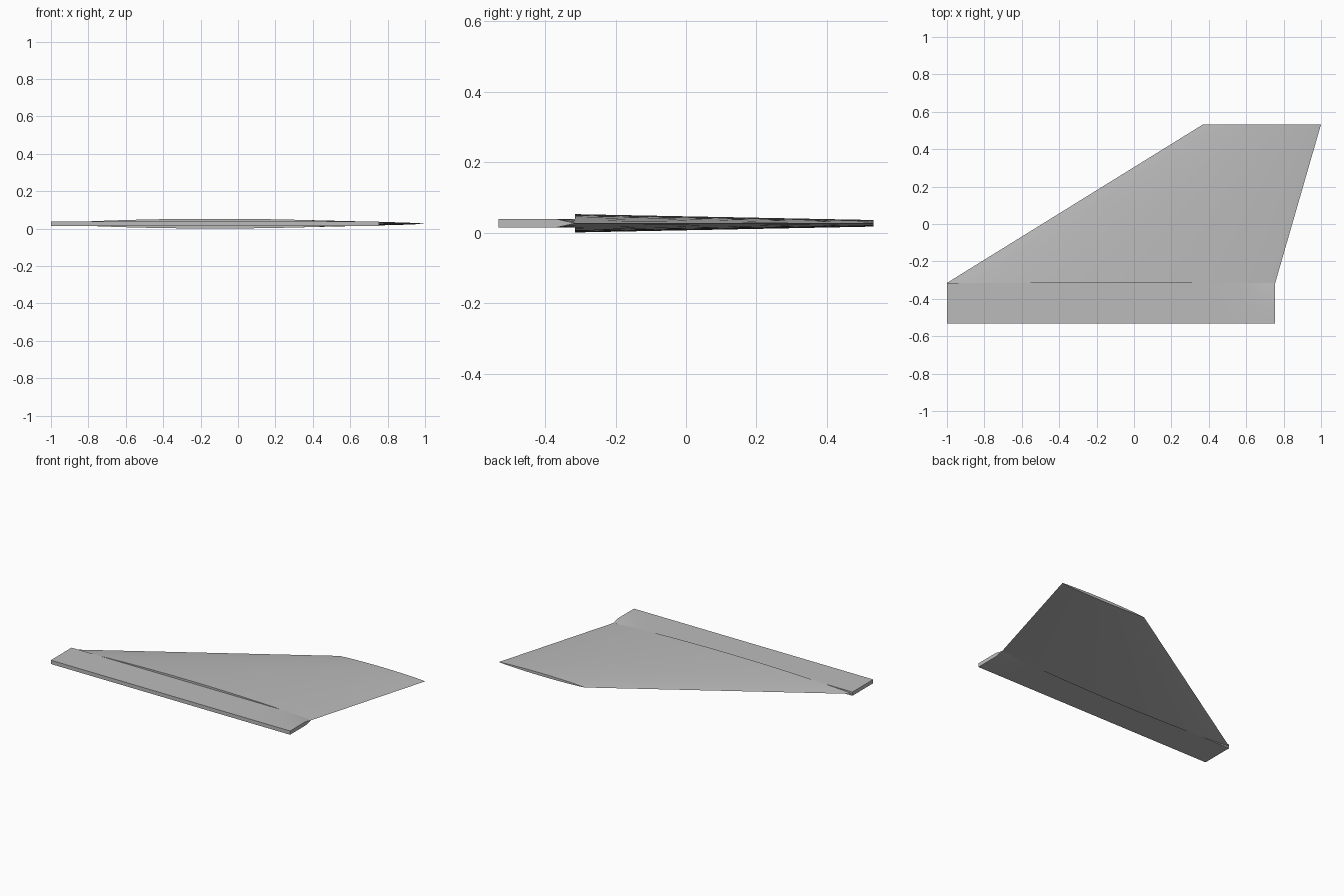
import bpy, bmesh

if "Cube" in bpy.data.objects:
    bpy.data.objects.remove(bpy.data.objects["Cube"])

MID = 0.0265       # height of the symmetry plane
HALF = 0.026       # half thickness of the fin at its root
BLOCK = 0.0125     # half thickness of the root block
ROOT_Y, TIP_Y, BASE_Y = -0.315, 0.533, -0.533
X0, X1 = -1.0, 0.755
N = 24

grey = bpy.data.materials.new("light grey")
grey.diffuse_color = (0.5, 0.5, 0.5, 1)
grey.use_nodes = True
grey.node_tree.nodes["Principled BSDF"].inputs["Base Color"].default_value = grey.diffuse_color


def thickness(f):
    """Half thickness of the lens section at chord fraction f."""
    return HALF * max(0.0, 4 * f * (1 - f)) ** 0.85


def loft(name, rings):
    """Skin closed rings of points and cap both ends."""
    bm = bmesh.new()
    loops = [[bm.verts.new(p) for p in ring] for ring in rings]
    n = len(loops[0])
    for a, b in zip(loops, loops[1:]):
        for i in range(n):
            j = (i + 1) % n
            bm.faces.new((a[i], a[j], b[j], b[i]))
    bm.faces.new(loops[0])
    bm.faces.new(loops[-1])
    bmesh.ops.remove_doubles(bm, verts=bm.verts, dist=1e-5)
    bmesh.ops.recalc_face_normals(bm, faces=bm.faces)
    mesh = bpy.data.meshes.new(name)
    bm.to_mesh(mesh)
    bm.free()
    mesh.materials.append(grey)
    obj = bpy.data.objects.new(name, mesh)
    bpy.context.collection.objects.link(obj)
    bpy.context.view_layer.objects.active = obj
    obj.select_set(True)
    bpy.ops.object.shade_smooth_by_angle(angle=0.35)
    obj.select_set(False)


def section(y, x0, x1):
    """Lens outline, top side forward and underside back."""
    scale = (x1 - x0) / (X1 - X0)
    fr = [i / N for i in range(N + 1)]
    top = [(x0 + f * (x1 - x0), y, MID + scale * thickness(f)) for f in fr]
    low = [(x, y, 2 * MID - z) for x, y, z in top[-2:0:-1]]
    return top + low


# Swept, tapering fin
loft("fin", [section(ROOT_Y, X0, X1), section(TIP_Y, 0.37, 1.0)])

# Root block, thinning towards the trailing edge to meet the fin
rings = []
for i in range(N + 1):
    f = i / N
    x = X0 + f * (X1 - X0)
    h = BLOCK if f < 0.5 else max(0.0003, min(BLOCK, thickness(f)))
    rings.append([(x, BASE_Y, MID - BLOCK), (x, -0.37, MID - BLOCK),
                  (x, ROOT_Y, MID - h), (x, ROOT_Y, MID + h),
                  (x, -0.37, MID + BLOCK), (x, BASE_Y, MID + BLOCK)])
loft("root_block", rings)
